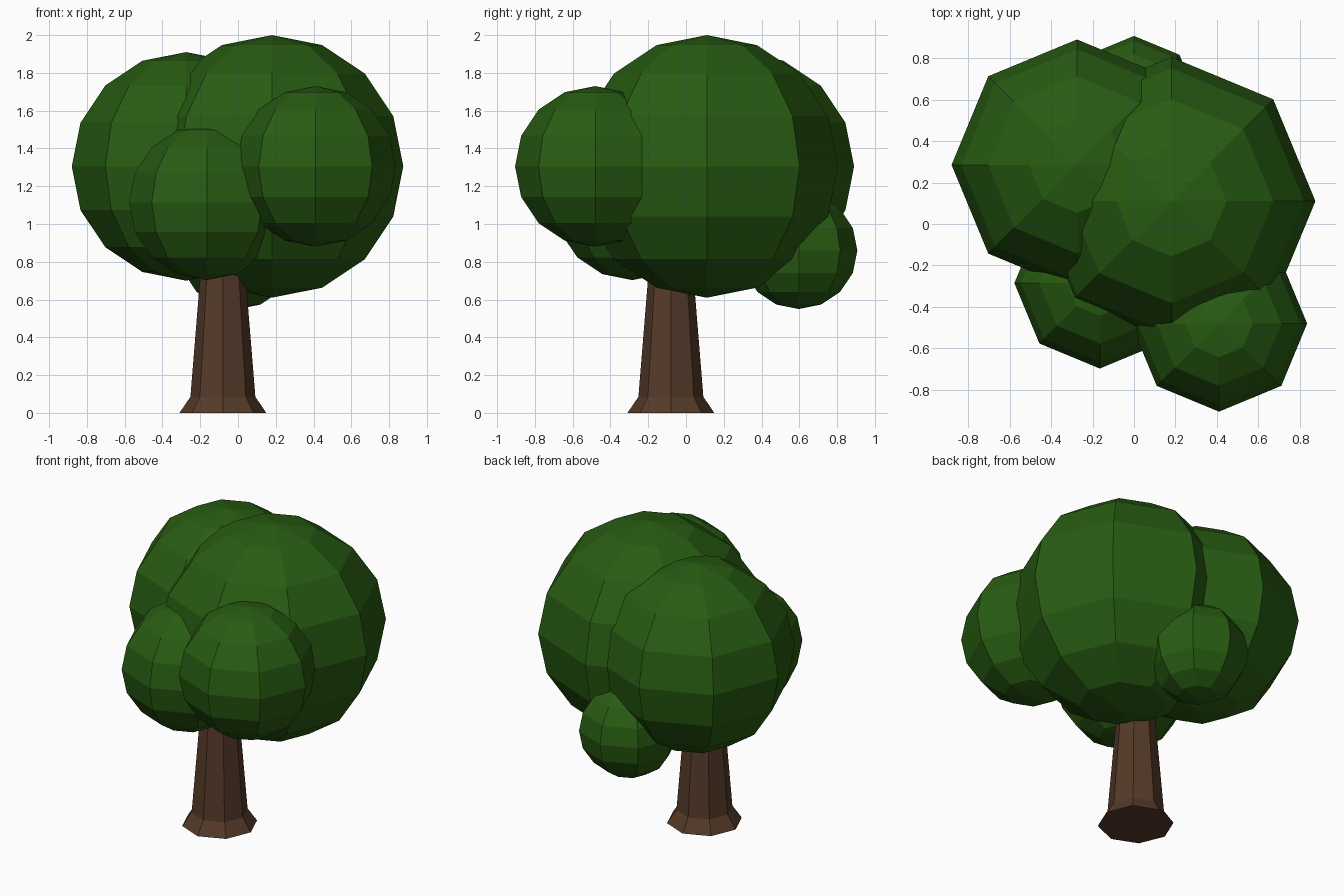
import bpy
import bmesh
from math import cos, sin, tau

default = bpy.data.objects.get("Cube")
if default:
    bpy.data.objects.remove(default, do_unlink=True)


def make_material(name, rgb):
    mat = bpy.data.materials.new(name)
    mat.use_nodes = True
    colour = (*rgb, 1.0)
    mat.diffuse_color = colour
    bsdf = mat.node_tree.nodes["Principled BSDF"]
    bsdf.inputs["Base Color"].default_value = colour
    bsdf.inputs["Roughness"].default_value = 0.9
    return mat


def make_object(name, bm, mat, location):
    bmesh.ops.recalc_face_normals(bm, faces=bm.faces)
    mesh = bpy.data.meshes.new(name)
    bm.to_mesh(mesh)
    bm.free()
    mesh.materials.append(mat)
    obj = bpy.data.objects.new(name, mesh)
    obj.location = location
    bpy.context.collection.objects.link(obj)
    return obj


SIDES = 8
leaf_green = make_material("leaf green", (0.021, 0.107, 0.006))
bark_brown = make_material("bark brown", (0.089, 0.042, 0.021))

# Trunk: tapering octagon with a flared foot, running up into the foliage
trunk_profile = [(0.23, 0.0), (0.172, 0.085), (0.122, 0.7), (0.105, 0.95)]
bm = bmesh.new()
rings = [
    [bm.verts.new((r * cos(tau * i / SIDES), r * sin(tau * i / SIDES), z))
     for i in range(SIDES)]
    for r, z in trunk_profile
]
for low, high in zip(rings, rings[1:]):
    for i in range(SIDES):
        j = (i + 1) % SIDES
        bm.faces.new((low[i], low[j], high[j], high[i]))
bm.faces.new(rings[0][::-1])
bm.faces.new(rings[-1])
make_object("trunk", bm, bark_brown, (-0.08, -0.08, 0))

# Foliage: overlapping faceted balls (centre, radius)
foliage = {
    "foliage_main": ((0.18, 0.11, 1.305), 0.695),
    "foliage_back_right": ((-0.275, 0.285, 1.305), 0.605),
    "foliage_front_left": ((0.41, -0.48, 1.305), 0.425),
    "foliage_front_right": ((-0.165, -0.285, 1.115), 0.412),
    "foliage_low_back": ((0.0, 0.597, 0.86), 0.31),
}
for name, (centre, radius) in foliage.items():
    bm = bmesh.new()
    bmesh.ops.create_uvsphere(bm, u_segments=SIDES, v_segments=SIDES, radius=radius)
    make_object(name, bm, leaf_green, centre)
